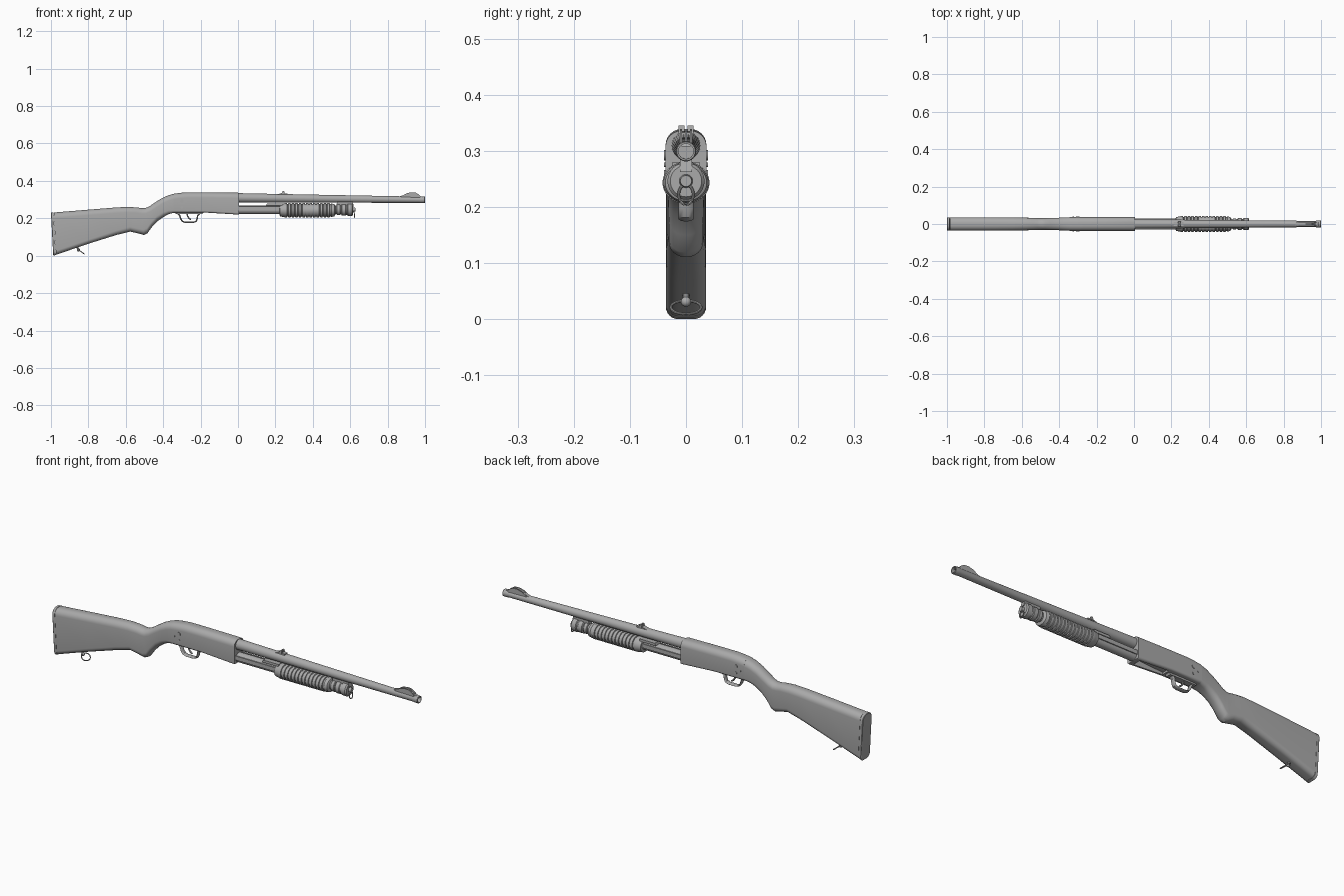
import bpy, bmesh, math
from math import sin, cos, pi
from mathutils import Vector

if "Cube" in bpy.data.objects:
    bpy.data.objects.remove(bpy.data.objects["Cube"], do_unlink=True)

grey = bpy.data.materials.new("plain_grey")
grey.use_nodes = True
GREY = (0.4, 0.4, 0.4, 1)
grey.diffuse_color = GREY
grey.node_tree.nodes["Principled BSDF"].inputs["Base Color"].default_value = GREY


def finish(name, bm, angle=35):
    bmesh.ops.recalc_face_normals(bm, faces=bm.faces)
    me = bpy.data.meshes.new(name)
    bm.to_mesh(me)
    bm.free()
    me.materials.append(grey)
    ob = bpy.data.objects.new(name, me)
    bpy.context.collection.objects.link(ob)
    smooth(ob, angle)
    return ob


def smooth(ob, angle=35):
    bpy.ops.object.select_all(action='DESELECT')
    ob.select_set(True)
    bpy.context.view_layer.objects.active = ob
    bpy.ops.object.shade_smooth_by_angle(angle=math.radians(angle))


def loft(name, rings, closed=False):
    bm = bmesh.new()
    loops = [[bm.verts.new(p) for p in ring] for ring in rings]
    n = len(loops[0])
    pairs = list(zip(loops, loops[1:])) + ([(loops[-1], loops[0])] if closed else [])
    for a, b in pairs:
        for i in range(n):
            bm.faces.new((a[i], a[(i + 1) % n], b[(i + 1) % n], b[i]))
    if not closed:
        bm.faces.new(loops[0])
        bm.faces.new(loops[-1])
    return finish(name, bm)


def lathe_x(name, profile, z=lambda x: 0, wide=1, n=32):
    """Turned part along x; profile holds (x, radius)."""
    return loft(name, [[(x, wide * r * cos(2 * pi * i / n), z(x) + r * sin(2 * pi * i / n))
                        for i in range(n)] for x, r in profile])


def body_ring(xt, zt, xb, zb, w, rt, rb):
    """Rounded section between a top and a bottom point."""
    h = zt - zb
    pts = []
    for sy, top, r in ((1, 1, rt), (-1, 1, rt), (-1, 0, rb), (1, 0, rb)):
        arc = [k * pi / 12 for k in range(7)]
        if sy * (1 if top else -1) < 0:
            arc.reverse()
        for a in arc:
            y = sy * (w - r + r * cos(a))
            d = r - r * sin(a)
            t = 1 - d / h if top else d / h
            pts.append((xb + (xt - xb) * t, y, zb + h * t))
    return pts


def plate(name, outline, y0, y1):
    """Side outline (x, z) given thickness in y."""
    return loft(name, [[(x, y, z) for x, z in outline] for y in (y0, y1)])


def tube(name, pts, ry, rn, closed=False, n=10):
    """Bar swept along a path, ry thick across and rn thick in plane."""
    pts = [Vector(p) for p in pts]
    rings = []
    for i, p in enumerate(pts):
        if closed:
            d = pts[(i + 1) % len(pts)] - pts[i - 1]
        else:
            d = pts[min(i + 1, len(pts) - 1)] - pts[max(i - 1, 0)]
        d.normalize()
        side = Vector((0, 1, 0))
        if abs(d.y) > 0.01 or closed:
            side = Vector((0.7, 0, 0.7)) if abs(d.x) + abs(d.z) < 0.01 else d.cross(closed).normalized()
        up = d.cross(side).normalized()
        rings.append([p + side * ry * cos(2 * pi * k / n) + up * rn * sin(2 * pi * k / n)
                      for k in range(n)])
    return loft(name, rings, bool(closed))


def oval(name, centre, half_y, along, half_a, r):
    """Wire ring in the plane of y and the given direction."""
    a = Vector(along).normalized()
    normal = Vector((0, 1, 0)).cross(a)
    pts = [Vector(centre) + Vector((0, half_y * cos(t), 0)) + a * half_a * sin(t)
           for t in (2 * pi * k / 28 for k in range(28))]
    return tube(name, pts, r, r, normal, 8)


# Stock with pistol grip
loft("stock", [body_ring(*s) for s in (
    (-.985, .231, -.973, .005, .036, .03, .022),
    (-.8, .246, -.8, .064, .036, .03, .022),
    (-.65, .258, -.65, .111, .035, .03, .024),
    (-.59, .261, -.575, .129, .034, .03, .026),
    (-.54, .258, -.53, .118, .032, .029, .027),
    (-.515, .254, -.503, .111, .031, .029, .028),
    (-.497, .254, -.485, .119, .031, .029, .028),
    (-.475, .263, -.463, .15, .031, .029, .028),
    (-.446, .283, -.432, .183, .032, .029, .028),
    (-.41, .306, -.4, .206, .033, .029, .026),
    (-.375, .322, -.372, .222, .035, .029, .02),
    (-.345, .331, -.345, .229, .036, .029, .014))])
loft("butt_plate", [body_ring(*s) for s in (
    (-1, .229, -.988, .003, .034, .029, .02),
    (-.998, .231, -.986, 0, .036, .03, .022),
    (-.986, .232, -.974, .004, .036, .03, .022))])

# Receiver with the loading port cut in its underside
receiver = loft("receiver", [body_ring(x, zt, x, zb, .0365, rt, rb) for x, zt, zb, rt, rb in (
    (-.345, .331, .229, .029, .014), (-.31, .336, .23, .029, .012),
    (-.27, .339, .231, .029, .01), (-.18, .339, .231, .029, .01),
    (0, .337, .22, .029, .01), (.005, .335, .222, .027, .008))])
bpy.ops.mesh.primitive_cube_add(size=1, location=(-.095, 0, .226))
cutter = bpy.context.object
cutter.name = "port_cutter"
cutter.scale = (.16, .042, .06)
cutter.hide_render = True
cut = receiver.modifiers.new("port", 'BOOLEAN')
cut.object = cutter
cut.solver = 'EXACT'
bpy.context.view_layer.objects.active = receiver
bpy.ops.object.modifier_apply(modifier="port")
bpy.data.objects.remove(cutter, do_unlink=True)
smooth(receiver)
plate("shell_lifter", [(-.175, .24), (-.015, .25), (-.015, .256), (-.175, .246)], -.018, .018)

# Pins on both sides of the receiver
for side in (-1, 1):
    for j, (x, z, r) in enumerate(((-.3, .292, .009), (-.3, .259, .007), (-.325, .275, .004))):
        loft("receiver_pin", [[(x + r * cos(k * pi / 8), side * y, z + r * sin(k * pi / 8))
                               for k in range(16)] for y in (.03, .039)])

# Trigger guard and trigger
tube("trigger_guard", [(-.325, 0, .23), (-.312, 0, .215), (-.305, 0, .195), (-.296, 0, .183),
                       (-.28, 0, .178), (-.24, 0, .178), (-.224, 0, .184), (-.218, 0, .198),
                       (-.216, 0, .215), (-.2, 0, .231)], .013, .004)
plate("guard_base", [(-.335, .222), (-.19, .222), (-.18, .24), (-.335, .24)], -.014, .014)
tube("trigger", [(-.272, 0, .23), (-.27, 0, .212), (-.262, 0, .2), (-.252, 0, .193)], .005, .004)

# Barrel with hollow muzzle
barrel_z = lambda x: .309 - .01 * x
lathe_x("barrel", [(0, .0255), (.08, .0245), (.4, .0215), (.97, .0165), (.975, .018),
                   (.998, .018), (1, .0165), (1, .0135), (.94, .0135)], barrel_z)

# Magazine tube, cap and lug
mag_z = lambda x: .246
lathe_x("magazine_tube", [(0, .0235), (.56, .0235)], mag_z)
lathe_x("magazine_cap", [(.552, .026), (.555, .031), (.575, .031), (.578, .028), (.584, .028),
                         (.587, .033), (.61, .033), (.616, .028), (.616, .012), (.628, .01)], mag_z)
lathe_x("barrel_lug_ring", [(.527, .026), (.53, .029), (.545, .029), (.548, .026)], mag_z)
plate("barrel_lug", [(.525, .262), (.62, .262), (.612, .292), (.53, .292)], -.011, .011)

# Ribbed pump grip with its action bars
ribs = [(.222, .025), (.225, .033), (.245, .036)]
for k in range(13):
    x = .25 + k * .019
    ribs += [(x, .0375), (x + .012, .0375), (x + .0135, .0335), (x + .0175, .0335)]
ribs += [(.5, .036), (.515, .033), (.52, .025)]
lathe_x("pump_grip", ribs, lambda x: .243, 1.12)
for side in (-1, 1):
    plate("action_bar", [(-.02, .242), (.24, .242), (.24, .262), (-.02, .262)],
          side * .024, side * .029)
plate("bar_bridge", [(.15, .268), (.24, .268), (.24, .28), (.155, .28)], -.024, .024)

# Rear sight
plate("rear_sight_base", [(.2, .325), (.265, .322), (.265, .333), (.235, .335)], -.011, .011)
for side in (-1, 1):
    plate("rear_sight_leaf", [(.234, .33), (.25, .33), (.247, .345), (.239, .345)],
          side * .003, side * .013)

# Front sight: ramp, post and side wings
plate("front_sight_ramp", [(.845, .31), (.99, .308), (.985, .317), (.88, .323)], -.008, .008)
plate("front_sight_post", [(.885, .318), (.975, .315), (.95, .335), (.935, .335)], -.002, .002)
for side in (-1, 1):
    plate("front_sight_wing", [(.865, .312), (.98, .309), (.97, .325), (.95, .337), (.925, .339),
                               (.9, .333)], side * .007, side * .011)

# Sling swivels
tube("rear_swivel_stud", [(-.862, 0, .055), (-.853, 0, .03)], .006, .006)
bpy.ops.mesh.primitive_uv_sphere_add(segments=16, ring_count=10, radius=.009, location=(-.853, 0, .031))
ball = bpy.context.object
ball.name = "rear_swivel_ball"
ball.data.materials.append(grey)
smooth(ball)
oval("rear_swivel_loop", (-.838, 0, .021), .027, (.8, 0, -.6), .02, .0025)
oval("front_swivel_loop", (.622, 0, .222), .013, (.1, 0, -1), .018, .0025)
